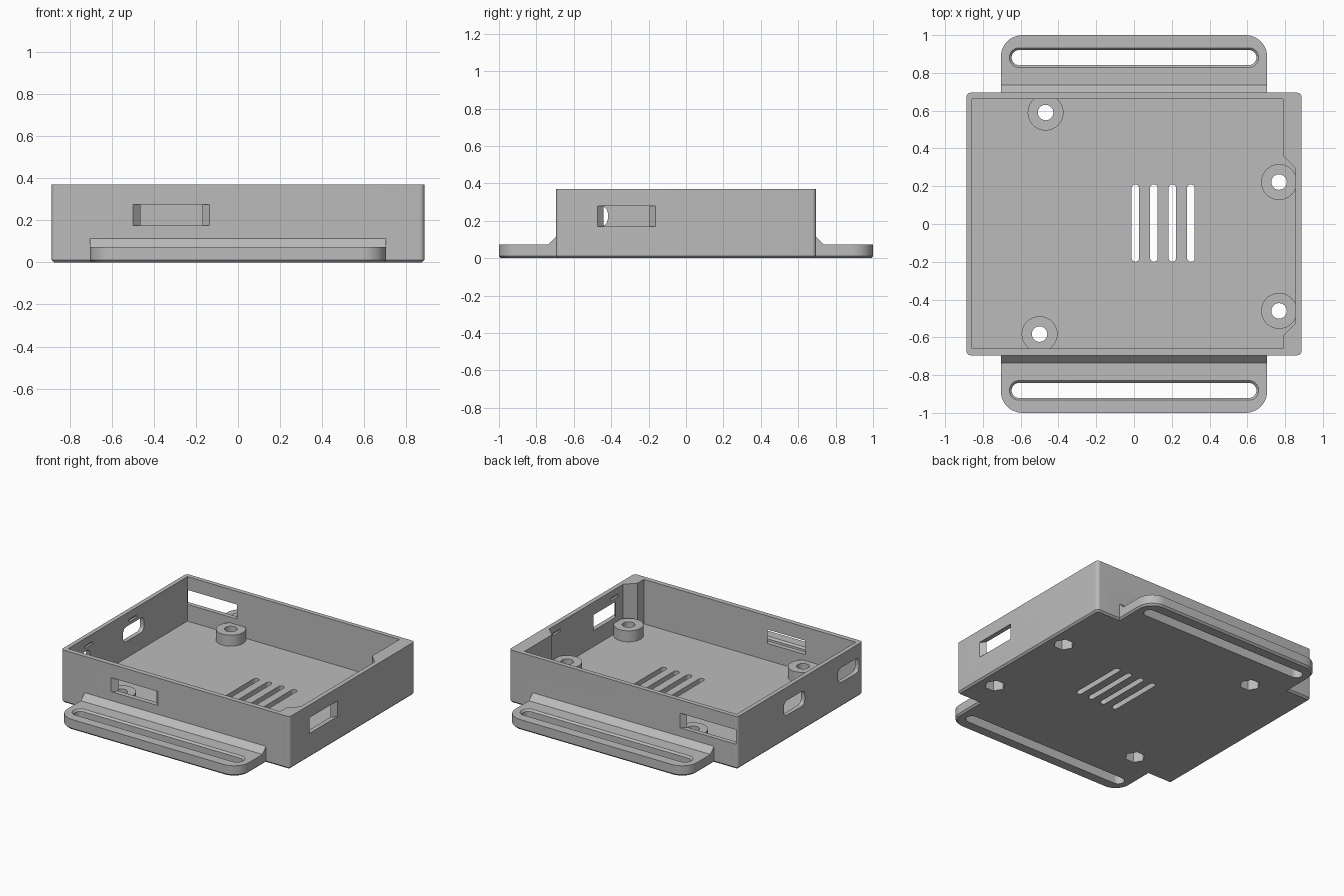
import bpy, bmesh, math

if "Cube" in bpy.data.objects:
    bpy.data.objects.remove(bpy.data.objects["Cube"])

grey = bpy.data.materials.new("plain_grey")
grey.diffuse_color = (0.5, 0.5, 0.5, 1)
grey.use_nodes = True
grey.node_tree.nodes["Principled BSDF"].inputs["Base Color"].default_value = grey.diffuse_color


def prism(name, pts, h0, h1, axis='z', chamfer=0):
    """Extrude a 2D outline along z (x,y outline) or x (y,z outline)."""
    place = (lambda a, b, h: (a, b, h)) if axis == 'z' else (lambda a, b, h: (h, a, b))
    bm = bmesh.new()
    low = [bm.verts.new(place(a, b, h0)) for a, b in pts]
    top = [bm.verts.new(place(a, b, h1)) for a, b in pts]
    n = len(pts)
    base = bm.faces.new(low[::-1])
    bm.faces.new(top)
    for i in range(n):
        j = (i + 1) % n
        bm.faces.new((low[i], low[j], top[j], top[i]))
    bmesh.ops.recalc_face_normals(bm, faces=bm.faces[:])
    if chamfer:
        bmesh.ops.bevel(bm, geom=list(base.edges), offset=chamfer,
                        offset_type='OFFSET', segments=1, affect='EDGES')
    me = bpy.data.meshes.new(name)
    bm.to_mesh(me)
    bm.free()
    me.materials.append(grey)
    ob = bpy.data.objects.new(name, me)
    bpy.context.collection.objects.link(ob)
    return ob


def rounded(cx, cy, hx, hy, r, seg=8):
    pts = []
    for k, (sx, sy) in enumerate([(1, 1), (-1, 1), (-1, -1), (1, -1)]):
        for i in range(seg + 1):
            a = math.pi / 2 * (k + i / seg)
            p = (cx + sx * (hx - r) + r * math.cos(a), cy + sy * (hy - r) + r * math.sin(a))
            if not pts or math.dist(p, pts[-1]) > 1e-5:
                pts.append(p)
    if math.dist(pts[0], pts[-1]) < 1e-5:
        pts.pop()
    return pts


def circle(cx, cy, r, n=40):
    return [(cx + r * math.cos(2 * math.pi * i / n), cy + r * math.sin(2 * math.pi * i / n))
            for i in range(n)]


def combine(target, other, op):
    m = target.modifiers.new("b", 'BOOLEAN')
    m.operation, m.solver, m.object = op, 'EXACT', other
    bpy.context.view_layer.objects.active = target
    bpy.ops.object.modifier_apply(modifier=m.name)
    bpy.data.objects.remove(other)


def cut(*args, **kw):
    combine(case, prism("cutter", *args, **kw), 'DIFFERENCE')


def add(*args, **kw):
    combine(case, prism("addition", *args, **kw), 'UNION')


# Outer box
case = prism("enclosure_base", rounded(0, 0, 0.887, 0.695, 0.022), 0, 0.37, chamfer=0.012)

# Inner cavity with the recess in the right wall
cut([(-0.857, -0.66), (0.79, -0.66), (0.79, -0.59), (0.855, -0.525), (0.855, 0.295),
     (0.79, 0.36), (0.79, 0.663), (-0.857, 0.663)], 0.058, 0.5)

# Strap tabs with sloped fillets and long slots
for s in (1, -1):
    outline = [(-0.705, 0.67)] + [p for p in rounded(0, 0.8, 0.705, 0.2, 0.115, 12)
                                  if p[1] > 0.8][::-1] + [(0.705, 0.67)]
    outline = [(x, s * y) for x, y in outline]
    add(outline, 0, 0.074, chamfer=0.012)
    add([(s * 0.67, 0.05), (s * 0.74, 0.05), (s * 0.74, 0.07), (s * 0.695, 0.115),
         (s * 0.67, 0.115)], -0.705, 0.705, axis='x')
    cut(rounded(0, s * 0.881, 0.648, 0.04, 0.04), -0.1, 0.2)
    cut(rounded(0, s * 0.881, 0.66, 0.052, 0.052), 0.062, 0.2, chamfer=0.0119)

# Screw posts with through holes and hexagonal nut pockets below
posts = [(-0.468, 0.59), (-0.5, -0.583), (0.768, 0.222), (0.768, -0.46)]
for x, y in posts:
    add(circle(x, y, 0.095), 0.03, 0.135)
for x, y in posts:
    cut(circle(x, y, 0.041, 32), -0.1, 0.3)
    cut(circle(x, y, 0.066, 6), -0.1, 0.075)

# Floor vents
for x in (0.007, 0.105, 0.203, 0.301):
    cut(rounded(x, 0.005, 0.02, 0.205, 0.02), -0.1, 0.1)

# Flared windows in the front, right and back walls
cut([(-0.51, -0.705), (-0.125, -0.705), (-0.18, -0.65), (-0.455, -0.65)], 0.177, 0.275)
cut([(0.9, -0.485), (0.9, -0.15), (0.845, -0.205), (0.845, -0.43)], 0.17, 0.28)
cut([(-0.43, 0.705), (-0.882, 0.705), (-0.85, 0.65), (-0.485, 0.65)], 0.175, 0.277)

# Connector ports in the left wall
for y in (0.065, -0.535):
    cut(rounded(y, 0.225, 0.117, 0.052, 0.035, 3), -1.0, -0.8, axis='x')

# Small snap grooves inside the side walls
for y in (0.06, -0.43):
    cut(rounded(y, 0.308, 0.045, 0.009, 0.002, 1), -0.872, -0.84, axis='x')
for y in (0.215, -0.43):
    cut(rounded(y, 0.315, 0.045, 0.009, 0.002, 1), 0.84, 0.87, axis='x')

# Smooth rounded corners while keeping the edges crisp
bpy.ops.object.select_all(action='DESELECT')
case.select_set(True)
bpy.context.view_layer.objects.active = case
bpy.ops.object.shade_smooth_by_angle(angle=math.radians(28))
